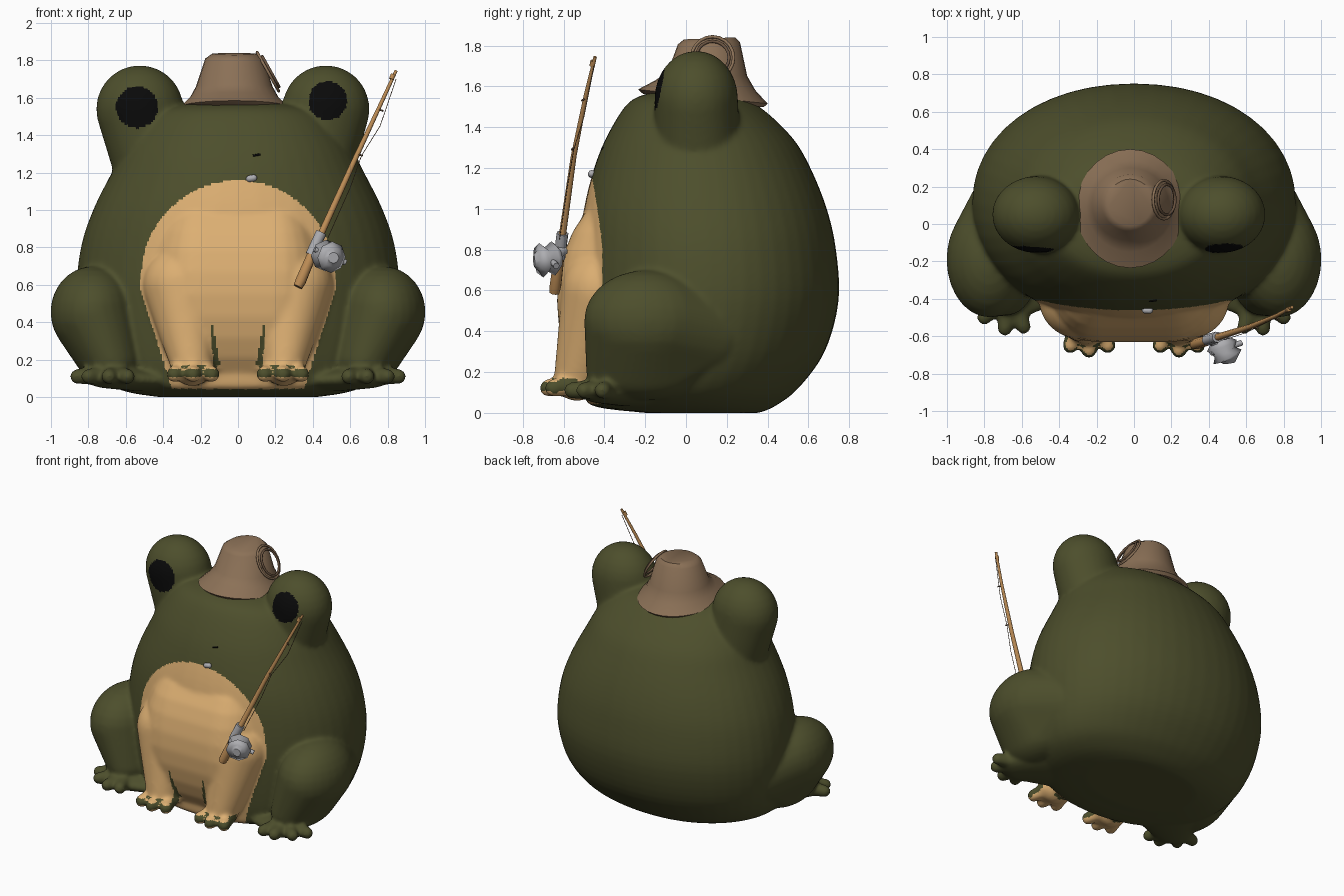
import bpy, bmesh, math
from mathutils import Vector, Matrix

if "Cube" in bpy.data.objects:
    bpy.data.objects.remove(bpy.data.objects["Cube"])


def material(name, rgb):
    m = bpy.data.materials.new(name)
    m.diffuse_color = (*rgb, 1)
    m.use_nodes = True
    m.node_tree.nodes["Principled BSDF"].inputs["Base Color"].default_value = m.diffuse_color
    return m


GREEN = material("moss_green", (0.074, 0.077, 0.025))
CREAM = material("belly_cream", (0.72, 0.43, 0.17))
BLACK = material("eye_black", (0.003, 0.003, 0.003))
BROWN = material("hat_brown", (0.26, 0.165, 0.095))
DARK = material("cord_brown", (0.14, 0.085, 0.05))
WOOD = material("rod_wood", (0.50, 0.26, 0.09))
GREY = material("reel_grey", (0.42, 0.42, 0.44))


def make(name, bm, *mats):
    bmesh.ops.recalc_face_normals(bm, faces=bm.faces)
    me = bpy.data.meshes.new(name)
    bm.to_mesh(me)
    bm.free()
    for m in mats:
        me.materials.append(m)
    me.shade_smooth()
    ob = bpy.data.objects.new(name, me)
    bpy.context.collection.objects.link(ob)
    return ob


def blob(bm, *balls, seg=28):
    """Convex hull around ellipsoids given as (centre, radii)."""
    verts = []
    for c, r in balls:
        r = r if isinstance(r, tuple) else (r, r, r)
        mat = Matrix.Translation(c) @ Matrix.Diagonal((*r, 1))
        verts += bmesh.ops.create_uvsphere(bm, u_segments=seg, v_segments=seg // 2,
                                           radius=1, matrix=mat)["verts"]
    faces = {f for v in verts for f in v.link_faces}
    bmesh.ops.delete(bm, geom=list(faces), context="FACES_ONLY")
    hull = bmesh.ops.convex_hull(bm, input=verts)
    junk = {g for g in hull["geom_interior"] + hull["geom_unused"]
            if isinstance(g, bmesh.types.BMVert)}
    bmesh.ops.delete(bm, geom=list(junk), context="VERTS")
    wires = [e for e in bm.edges if not e.link_faces]
    bmesh.ops.delete(bm, geom=wires, context="EDGES")


def smooth_rings(rings, steps=4):
    """Catmull-Rom interpolation between rings."""
    p = [Vector(r) for r in rings]
    p = [p[0], *p, p[-1]]
    out = []
    for a, b, c, d in zip(p, p[1:], p[2:], p[3:]):
        for k in range(steps):
            t = k / steps
            out.append(.5 * (2 * b + (c - a) * t + (2 * a - 5 * b + 4 * c - d) * t * t
                             + (3 * b - 3 * c + d - a) * t ** 3))
    return out + [p[-1]]


def loft(bm, rings, cx=0, n=2.0, seg=48):
    """Stack of rings (z, half width, y front, y back, tilt)."""
    rows = []
    for z, hw, yf, yb, tilt in rings:
        cy, ry, row = (yf + yb) / 2, (yb - yf) / 2, []
        for i in range(seg):
            a = math.tau * i / seg
            c, s = math.cos(a), math.sin(a)
            y = ry * math.copysign(abs(s) ** (2 / n), s)
            row.append(bm.verts.new((cx + hw * math.copysign(abs(c) ** (2 / n), c),
                                     cy + y, z - tilt * y)))
        rows.append(row)
    for a, b in zip(rows, rows[1:]):
        for i in range(seg):
            j = (i + 1) % seg
            bm.faces.new((a[i], a[j], b[j], b[i]))
    bm.faces.new(rows[0])
    bm.faces.new(rows[-1])


def tube(name, pts, mat, closed=False, sides=2):
    """Round tube through points (x, y, z, radius)."""
    cu = bpy.data.curves.new(name, "CURVE")
    cu.dimensions, cu.bevel_depth, cu.bevel_resolution = "3D", 1, sides
    cu.use_fill_caps = True
    sp = cu.splines.new("POLY")
    sp.points.add(len(pts) - 1)
    sp.use_cyclic_u = closed
    for p, (x, y, z, r) in zip(sp.points, pts):
        p.co, p.radius = (x, y, z, 1), r
    cu.materials.append(mat)
    ob = bpy.data.objects.new(name, cu)
    bpy.context.collection.objects.link(ob)
    return ob


# Body: torso, eye bulges, belly and limbs fused into one smooth skin
bm = bmesh.new()
loft(bm, smooth_rings([
    (0.0, .42, -.20, .36, 0), (.035, .62, -.46, .44, 0), (.12, .75, -.50, .55, 0),
    (.30, .83, -.52, .68, 0), (.55, .865, -.53, .748, 0), (.80, .84, -.52, .735, 0),
    (1.0, .775, -.50, .69, 0), (1.2, .675, -.45, .61, 0), (1.35, .595, -.39, .52, 0),
    (1.5, .47, -.30, .36, 0), (1.555, .34, -.22, .23, 0), (1.58, .12, -.1, .1, 0)]), n=2.1)
blob(bm, ((-.2, -.28, .55), (.29, .352, .54)), ((.2, -.28, .55), (.29, .352, .54)))
EYES = [(-.525, -.54, 1.55, .112), (.47, .48, 1.585, .103)]
for cx, *_ in EYES:
    blob(bm, ((cx, .05, 1.54), (.234, .205, .234)), ((cx * .87, .06, 1.2), (.20, .21, .2)))
for s in (-1, 1):
    # hind leg and webbed foot
    blob(bm, ((s * .775, -.19, .455), (.228, .31, .245)), ((s * .68, -.2, .2), (.18, .29, .14)),
         ((s * .70, .06, .40), (.18, .25, .22)))
    blob(bm, ((s * .67, -.40, .10), (.15, .12, .055)), ((s * .5, -.25, .09), (.2, .2, .06)))
    for tx, ty in ((.86, -.41), (.80, -.50), (.69, -.56), (.59, -.55)):
        blob(bm, ((s * .66, -.36, .12), .06), ((s * tx, ty, .11), .042), seg=12)
    # front leg, foot and toes
    blob(bm, ((s * .30, -.40, .60), .21), ((s * .245, -.535, .17), .112))
    blob(bm, ((s * .24, -.55, .135), (.13, .08, .055)), ((s * .24, -.6, .12), (.1, .04, .04)))
    for dx, ty in ((-.10, -.65), (0, -.675), (.10, -.65)):
        blob(bm, ((s * .24 + dx * .7, -.56, .135), .05), ((s * .24 + dx, ty, .122), .045), seg=12)
skin = make("frog_body", bm, GREEN, CREAM, BLACK)
rm = skin.modifiers.new("fuse", "REMESH")
rm.mode, rm.voxel_size = "VOXEL", 0.0125
sm = skin.modifiers.new("soften", "SMOOTH")
sm.factor, sm.iterations = 0.5, 14
dg = bpy.context.evaluated_depsgraph_get()
fused = bpy.data.meshes.new_from_object(skin.evaluated_get(dg))
skin.modifiers.clear()
skin.data = fused
fused.materials.clear()
for m in (GREEN, CREAM, BLACK):
    fused.materials.append(m)


def skin_colour(c, n):
    ax = abs(c.x)
    for _, ex, ez, r in EYES:
        if c.y < 0.05 and (c.x - ex) ** 2 + (c.z - ez) ** 2 < r * r:
            return 2
    if c.y > -.41 or c.z < .03 or (n.z < -.85 and c.y > -.5):
        return 0
    if c.y < -.53 and ax < .42 and .105 < c.z < .17 and -.45 < n.z < .7:
        return 0                                    # toe fringe
    edge = .10 + (c.z - .2) * .2
    if .17 < c.z < .42 and edge < ax < edge + (.42 - c.z) * .15:
        return 0                                    # inner side of front legs
    if c.z > .6:
        return int((ax / .53) ** 2 + ((c.z - .6) / .56) ** 2 < 1)
    return int(ax < .53 - (.6 - c.z) * .32)


for p in fused.polygons:
    p.material_index = skin_colour(p.center, p.normal)
fused.shade_smooth()

# Bucket hat with a coil of cord on its side
bm = bmesh.new()
loft(bm, [(1.53, .27, -.21, .38, .11), (1.55, .29, -.235, .40, .11),
          (1.605, .235, -.15, .34, .10), (1.66, .205, -.09, .30, .05),
          (1.81, .155, -.04, .265, -.03), (1.835, .12, -.01, .24, -.04)], cx=-.02, seg=28)
hat = make("hat", bm, BROWN)
bpy.context.view_layer.objects.active = hat
hat.select_set(True)
bpy.ops.object.shade_smooth_by_angle(angle=math.radians(40))
for k, (r, off) in enumerate(((.115, 0), (.09, .015))):
    ring = []
    for i in range(20):
        a = math.tau * i / 20
        u = r * math.cos(a)
        ring.append((.16 + off - u * .5, .13 + r * .9 * math.sin(a), 1.74 + u * .9, .008))
    tube(f"hat_cord_{k}", ring, DARK if k else BROWN, True)

# Fishing rod
tube("rod", [(.32, -.645, .59, .026), (.335, -.64, .62, .030), (.42, -.615, .82, .026),
             (.43, -.61, .84, .019), (.62, -.55, 1.26, .015), (.76, -.49, 1.56, .011),
             (.845, -.445, 1.745, .009)], WOOD)
tube("rod_tip_ring", [(.82, -.46, 1.70, .014), (.83, -.455, 1.725, .014)], WOOD)

# Line guides and line
tube("fishing_line", [(.845, -.45, 1.70, .002), (.76, -.50, 1.45, .002), (.66, -.55, 1.29, .002),
                      (.60, -.58, 1.12, .002), (.48, -.62, .85, .002)], DARK, sides=0)
for k, (x, y, z) in enumerate(((.64, -.545, 1.30), (.75, -.495, 1.54))):
    tube(f"line_guide_{k}", [(x, y, z, .005), (x + .025, y - .015, z - .01, .005)], DARK)

# Reel: foot, stem, spool and crank
tube("reel_foot", [(.39, -.62, .76, .03), (.445, -.605, .88, .03)], GREY)
tube("reel_stem", [(.41, -.60, .80, .028), (.47, -.67, .76, .035)], GREY)
tube("reel_spool", [(.46, -.62, .76, .05), (.47, -.65, .757, .085), (.485, -.685, .752, .06),
                    (.50, -.71, .748, .085), (.507, -.725, .746, .05), (.51, -.745, .745, .03)], GREY)
tube("reel_crank", [(.41, -.69, .79, .014), (.48, -.67, .76, .014), (.575, -.635, .72, .016)], GREY)

# Lip bead and nostril
bm = bmesh.new()
blob(bm, ((.06, -.462, 1.168), .018), ((.085, -.462, 1.172), .018), seg=10)
make("lip_bead", bm, GREY)
tube("nostril", [(.08, -.412, 1.29, .006), (.12, -.408, 1.298, .006)], BLACK)
